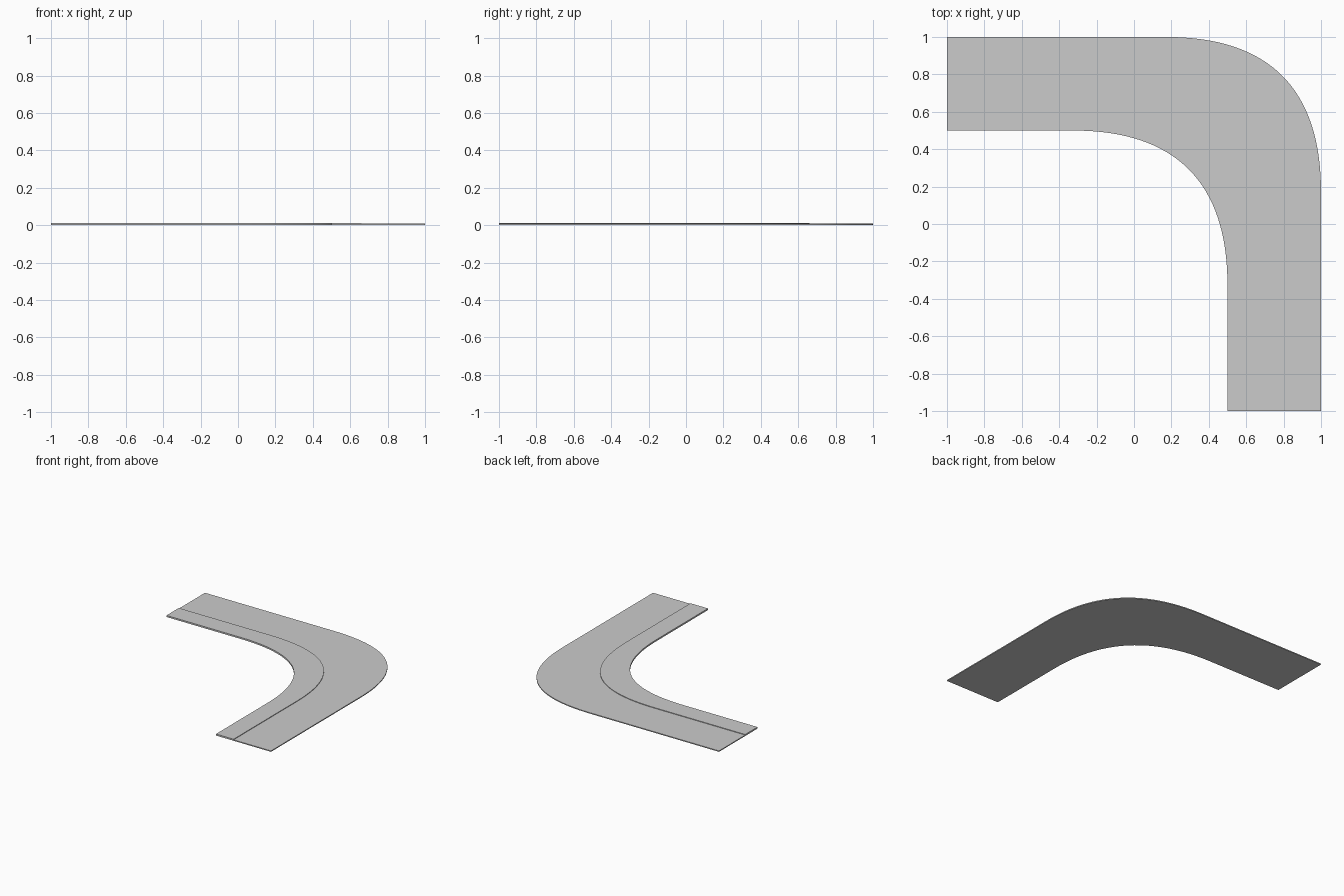
import bpy, bmesh

if "Cube" in bpy.data.objects:
    bpy.data.objects.remove(bpy.data.objects["Cube"])

STEPS = 32
grey = bpy.data.materials.new("light grey")
grey.diffuse_color = (0.6, 0.6, 0.6, 1)
grey.use_nodes = True
grey.node_tree.nodes["Principled BSDF"].inputs["Base Color"].default_value = grey.diffuse_color


def bend_line(edge):
    """Line from the left end to the front end, rounded at the corner."""
    r, k = 0.83, 0.667
    c = edge - r
    pts = [(-1.0, edge)]
    for i in range(STEPS + 1):
        t = i / STEPS
        u = 1 - t
        far = u**3 + 3 * u * u * t + 3 * u * t * t * k
        near = 3 * u * u * t * k + 3 * u * t * t + t**3
        pts.append((c + r * near, c + r * far))
    pts.append((edge, -1.0))
    return pts


def build(name, section):
    """Sweep a closed (offset, height) cross-section round the bend."""
    bm = bmesh.new()
    rails = [[bm.verts.new((x, y, z)) for x, y in bend_line(e)] for e, z in section]
    n = len(rails)
    for a in range(n):
        p, q = rails[a], rails[(a + 1) % n]
        for i in range(len(p) - 1):
            bm.faces.new((p[i], p[i + 1], q[i + 1], q[i]))
    for end in (0, -1):
        bm.faces.new([r[end] for r in rails])
    bmesh.ops.recalc_face_normals(bm, faces=bm.faces[:])
    me = bpy.data.meshes.new(name)
    bm.to_mesh(me)
    bm.free()
    me.materials.append(grey)
    ob = bpy.data.objects.new(name, me)
    bpy.context.collection.objects.link(ob)
    bpy.context.view_layer.objects.active = ob
    ob.select_set(True)
    bpy.ops.object.shade_smooth_by_angle()
    ob.select_set(False)


# raised inner strip and lower outer lane in one stepped slab
build("curved_path", [(0.5, 0), (1.0, 0), (1.0, 0.008),
                      (0.66, 0.008), (0.66, 0.013), (0.5, 0.013)])
